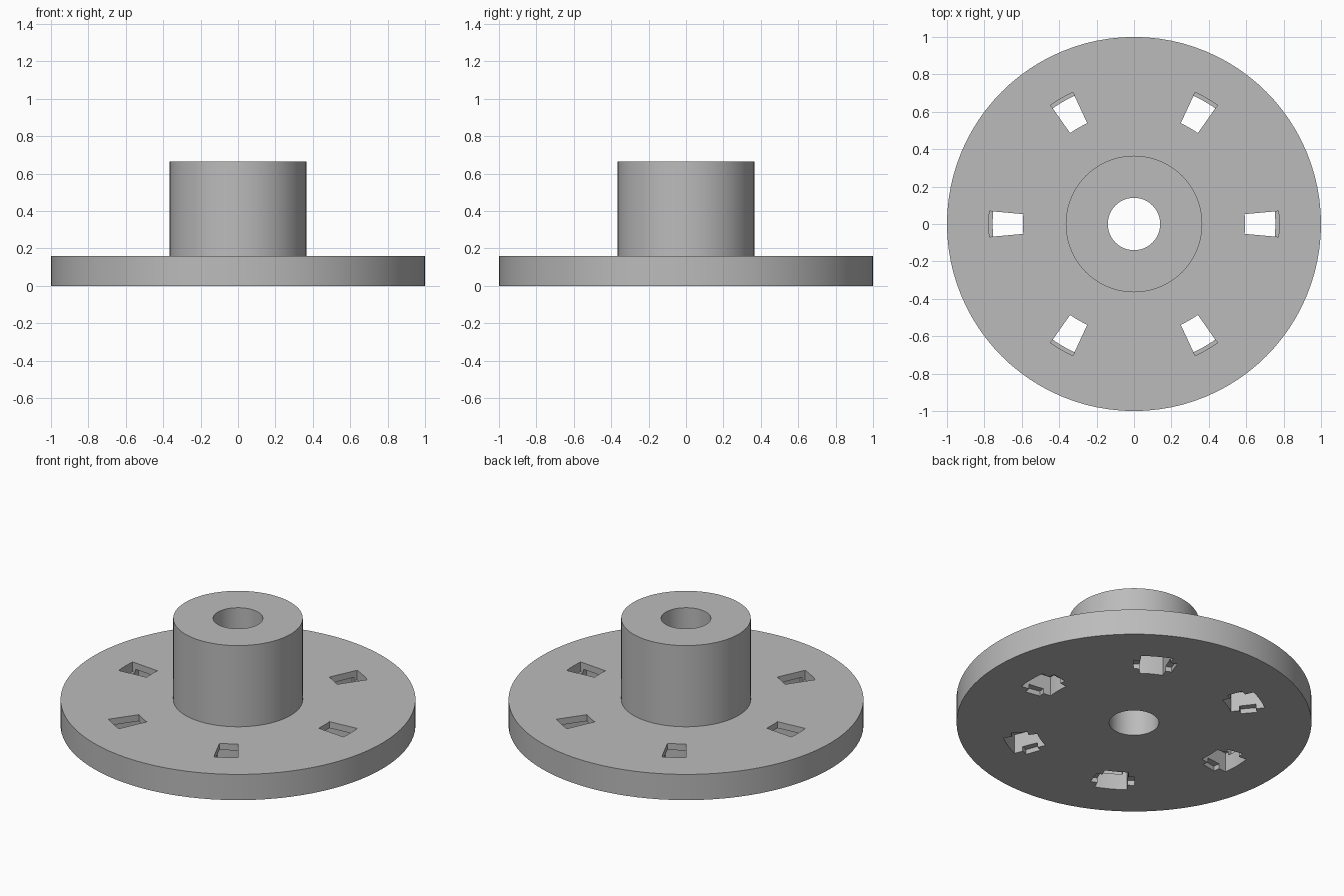
import bpy, bmesh
from math import cos, sin, pi, radians

cube = bpy.data.objects.get("Cube")
if cube:
    bpy.data.objects.remove(cube)

grey = bpy.data.materials.new("plain grey")
grey.use_nodes = True
colour = (0.5, 0.5, 0.5, 1)
grey.diffuse_color = colour
grey.node_tree.nodes["Principled BSDF"].inputs["Base Color"].default_value = colour

SEGMENTS = 96
SLOTS = 6


def add_object(name, bm):
    bmesh.ops.recalc_face_normals(bm, faces=bm.faces)
    mesh = bpy.data.meshes.new(name)
    bm.to_mesh(mesh)
    bm.free()
    mesh.materials.append(grey)
    obj = bpy.data.objects.new(name, mesh)
    bpy.context.collection.objects.link(obj)
    return obj


def lathe(name, profile):
    """Revolve a closed (radius, height) outline about z."""
    bm = bmesh.new()
    rings = []
    for i in range(SEGMENTS):
        a = 2 * pi * i / SEGMENTS
        rings.append([bm.verts.new((r * cos(a), r * sin(a), z)) for r, z in profile])
    n = len(profile)
    for i in range(SEGMENTS):
        p, q = rings[i], rings[(i + 1) % SEGMENTS]
        for j in range(n):
            k = (j + 1) % n
            bm.faces.new((p[j], q[j], q[k], p[k]))
    return add_object(name, bm)


def sector_cutters(name, inner, outer, half_angle, low, high, steps=4):
    """Ring of annular sector prisms, one for each slot."""
    bm = bmesh.new()
    for s in range(SLOTS):
        mid = 2 * pi * s / SLOTS
        angles = [mid + radians(half_angle) * (2 * i / steps - 1) for i in range(steps + 1)]
        outline = [(outer * cos(a), outer * sin(a)) for a in angles]
        outline += [(inner * cos(a), inner * sin(a)) for a in reversed(angles)]
        base = bm.faces.new([bm.verts.new((x, y, low)) for x, y in outline])
        solid = bmesh.ops.extrude_face_region(bm, geom=[base])
        top = [v for v in solid["geom"] if isinstance(v, bmesh.types.BMVert)]
        bmesh.ops.translate(bm, vec=(0, 0, high - low), verts=top)
    obj = add_object(name, bm)
    obj.hide_render = True
    obj.hide_set(True)
    return obj


# Round flange with raised hub and central bore
flange = lathe("flanged_hub", [(0.14, 0), (1, 0), (1, 0.16),
                               (0.365, 0.16), (0.365, 0.665), (0.14, 0.665)])

# Upper windows, stepped pockets beneath them, and shallow side notches
cutters = [
    sector_cutters("window_cutter", 0.594, 0.776, 5.1, 0.1, 0.3),
    sector_cutters("pocket_cutter", 0.56, 0.756, 7, -0.1, 0.12),
    sector_cutters("notch_cutter", 0.61, 0.705, 10.3, -0.1, 0.03),
]
bpy.context.view_layer.objects.active = flange
flange.select_set(True)
for cutter in cutters:
    cut = flange.modifiers.new(cutter.name, "BOOLEAN")
    cut.operation = "DIFFERENCE"
    cut.solver = "EXACT"
    cut.object = cutter
    bpy.ops.object.modifier_apply(modifier=cut.name)
    bpy.data.objects.remove(cutter)

# Smooth round walls with crisp rims
bpy.ops.object.shade_smooth_by_angle(angle=radians(30))
